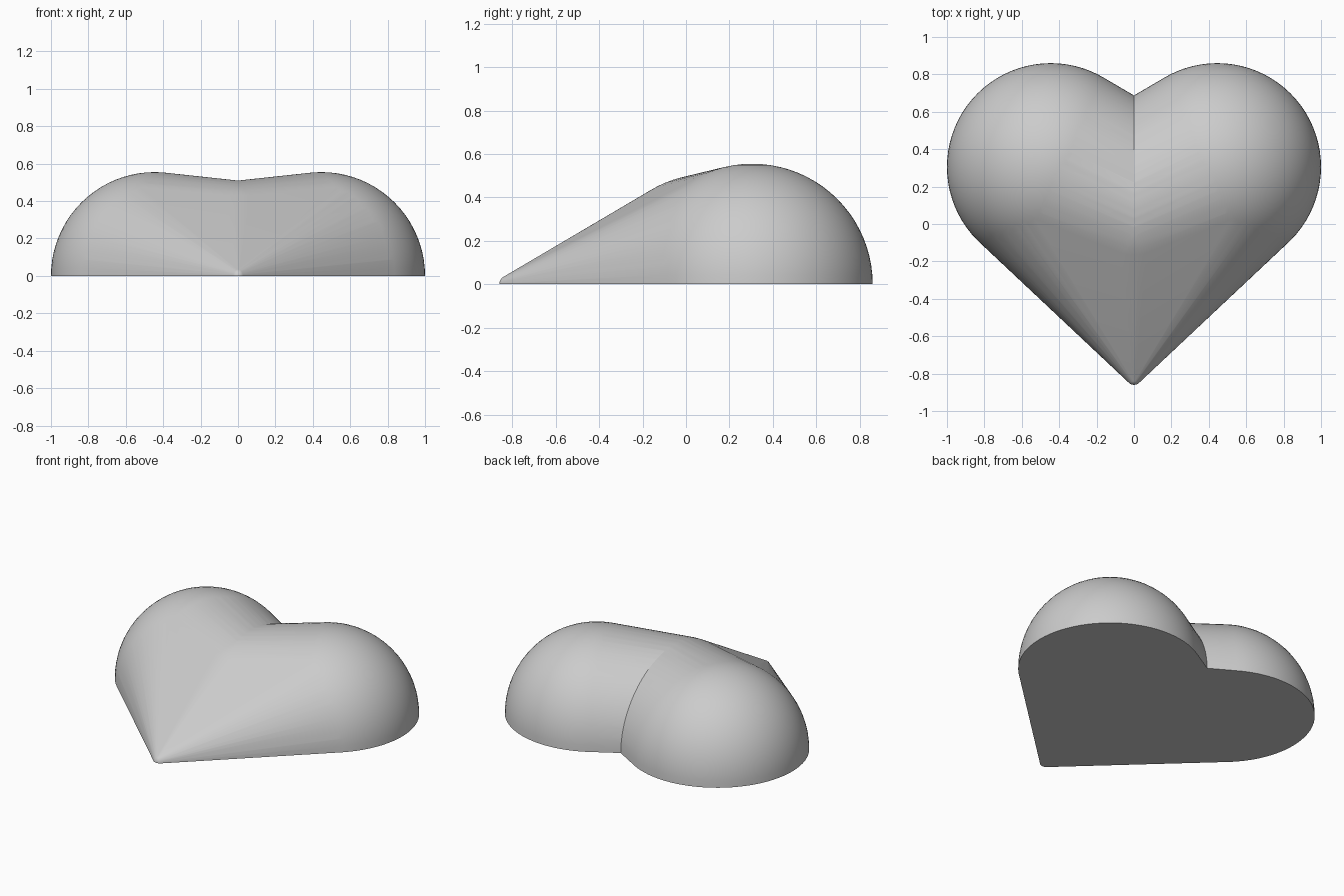
import bpy, bmesh, math
from mathutils import Vector

cube = bpy.data.objects.get("Cube")
if cube:
    bpy.data.objects.remove(cube, do_unlink=True)

# Single grey material
grey = bpy.data.materials.new("plain grey")
grey.use_nodes = True
colour = (0.6, 0.6, 0.6, 1)
grey.diffuse_color = colour
grey.node_tree.nodes["Principled BSDF"].inputs["Base Color"].default_value = colour

# Ball centres and radii wrapped by one half: lobe, middle, tip
BALLS = [((0.445, 0.305, 0), 0.555), ((0, 0.1, 0), 0.507), ((0, -0.82, 0), 0.04)]
SEGMENTS, RINGS = 80, 40


def add_ball_points(bm, centre, radius):
    """Scatter points over a ball in rings, with one point at each pole."""
    for sign in (-1, 1):
        bm.verts.new(Vector(centre) + Vector((0, 0, sign * radius)))
    for ring in range(1, RINGS):
        tilt = math.pi * ring / RINGS
        for segment in range(SEGMENTS):
            turn = math.tau * segment / SEGMENTS
            direction = Vector((math.sin(tilt) * math.cos(turn),
                                math.sin(tilt) * math.sin(turn), math.cos(tilt)))
            bm.verts.new(Vector(centre) + direction * radius)


def cut(bm, normal):
    """Remove everything behind a plane through the origin."""
    bmesh.ops.bisect_plane(bm, geom=bm.verts[:] + bm.edges[:] + bm.faces[:],
                           dist=1e-5, plane_co=(0, 0, 0), plane_no=normal,
                           clear_inner=True)


# Wrap one half of the heart around its balls
bm = bmesh.new()
for centre, radius in BALLS:
    add_ball_points(bm, centre, radius)
bmesh.ops.convex_hull(bm, input=bm.verts[:])
inside = [v for v in bm.verts if not v.link_faces]
bmesh.ops.delete(bm, geom=inside, context='VERTS')

# Keep the upper part, close the flat base, then open the half at the middle
cut(bm, (0, 0, 1))
bmesh.ops.holes_fill(bm, edges=[e for e in bm.edges if e.is_boundary], sides=0)
cut(bm, (1, 0, 0))
bmesh.ops.recalc_face_normals(bm, faces=bm.faces[:])

mesh = bpy.data.meshes.new("heart_body")
bm.to_mesh(mesh)
bm.free()
mesh.materials.append(grey)
heart = bpy.data.objects.new("heart_body", mesh)
bpy.context.collection.objects.link(heart)

# Mirror the half across the middle
mirror = heart.modifiers.new("mirror", 'MIRROR')
mirror.use_clip = True
mirror.merge_threshold = 0.0005
bpy.context.view_layer.objects.active = heart
heart.select_set(True)
bpy.ops.object.modifier_apply(modifier=mirror.name)
bpy.ops.object.shade_smooth_by_angle(angle=math.radians(20))
